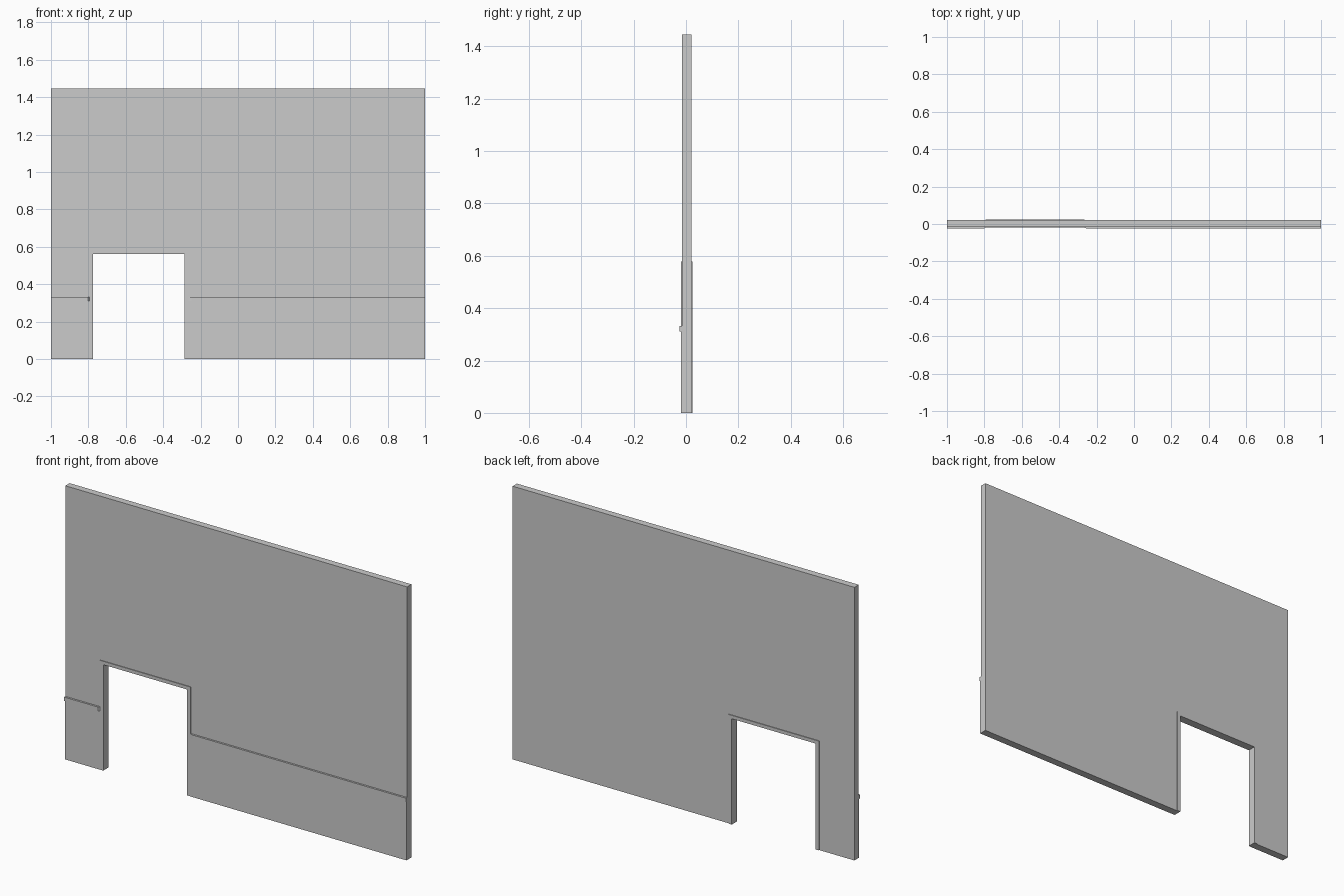
import bpy, bmesh
from mathutils import Vector

if "Cube" in bpy.data.objects:
    bpy.data.objects.remove(bpy.data.objects["Cube"])


def prism(name, points, offset):
    """Extrude a flat outline of 3D points along an offset vector."""
    bm = bmesh.new()
    face = bm.faces.new([bm.verts.new(p) for p in points])
    new = bmesh.ops.extrude_face_region(bm, geom=[face], use_keep_orig=True)["geom"]
    bmesh.ops.translate(bm, vec=Vector(offset),
                        verts=[g for g in new if isinstance(g, bmesh.types.BMVert)])
    bmesh.ops.recalc_face_normals(bm, faces=bm.faces)
    mesh = bpy.data.meshes.new(name)
    bm.to_mesh(mesh)
    bm.free()
    obj = bpy.data.objects.new(name, mesh)
    bpy.context.collection.objects.link(obj)
    return obj


def upright(name, outline, y0, y1):
    """Outline in x/z, extruded from front y0 to back y1."""
    return prism(name, [(x, y0, z) for x, z in outline], (0, y1 - y0, 0))


H = 1.445
WALL_FRONT, WALL_BACK = -0.015, 0.021
PANEL_FRONT, RAIL_FRONT = -0.020, -0.025
IN_L, IN_R, IN_TOP = -0.775, -0.285, 0.56      # clear doorway
OUT_L, OUT_R, OUT_TOP = -0.795, -0.265, 0.578  # outside of door trim

# Wall with the doorway notch
upright("wall", [(-1, 0), (OUT_L, 0), (OUT_L, OUT_TOP), (OUT_R, OUT_TOP),
                 (OUT_R, 0), (1, 0), (1, H), (-1, H)], WALL_FRONT, WALL_BACK)

# Door trim, standing proud on both sides
upright("door_frame", [(OUT_L, 0), (OUT_L, OUT_TOP), (OUT_R, OUT_TOP), (OUT_R, 0),
                       (IN_R, 0), (IN_R, IN_TOP), (IN_L, IN_TOP), (IN_L, 0)],
        -0.019, 0.025)

# Lower panels and chair rails, rails tapering towards the door
for side, outer, inner, taper in (("left", -1, OUT_L, -0.006), ("right", 1, OUT_R, 0.016)):
    upright("panel_" + side, [(outer, 0), (inner, 0), (inner, 0.31), (outer, 0.31)],
            PANEL_FRONT, WALL_FRONT)
    plan = [(outer, WALL_FRONT), (inner, WALL_FRONT), (inner, PANEL_FRONT),
            (inner + taper, RAIL_FRONT), (outer, RAIL_FRONT)]
    prism("chair_rail_" + side, [(x, y, 0.31) for x, y in plan], (0, 0, 0.021))
